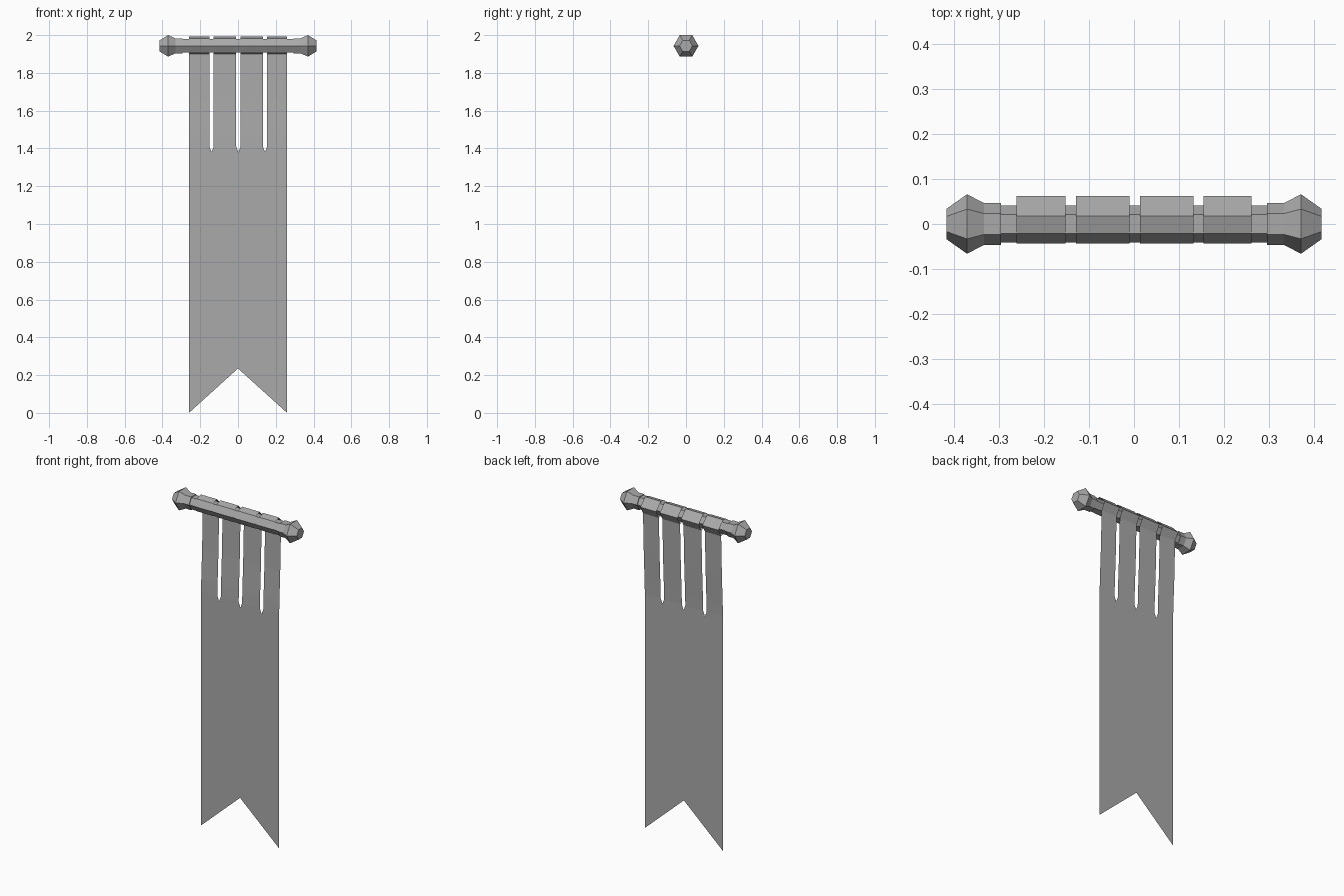
import bpy, bmesh
from math import cos, sin, radians

cube = bpy.data.objects.get("Cube")
if cube:
    bpy.data.objects.remove(cube)

GREY = (0.4, 0.4, 0.4, 1.0)
grey = bpy.data.materials.new("plain grey")
grey.use_nodes = True
grey.diffuse_color = GREY
grey.node_tree.nodes["Principled BSDF"].inputs["Base Color"].default_value = GREY

ROD_Z = 1.943
HALF = 0.26                      # half width of the cloth
SLITS = (-0.14, 0.002, 0.143)    # slit centres
GAP = 0.0115                     # half width of a slit
SPLIT = 1.41                     # height where the strips join the panel


def finish(bm, name):
    mesh = bpy.data.meshes.new(name)
    bm.to_mesh(mesh)
    bm.free()
    mesh.materials.append(grey)
    obj = bpy.data.objects.new(name, mesh)
    bpy.context.collection.objects.link(obj)
    return obj


def hexagon(bm, x, r):
    """Ring of six vertices around the rod axis."""
    angles = [radians(60 * i) for i in range(6)]
    return [bm.verts.new((x, r * cos(a), ROD_Z + r * sin(a))) for a in angles]


# Rod with collars and faceted finials, mirrored from one half profile
half = [(0.295, 0.041), (0.295, 0.046), (0.332, 0.046), (0.37, 0.066), (0.415, 0.034)]
profile = [(-x, r) for x, r in reversed(half)] + half
bm = bmesh.new()
rings = [hexagon(bm, x, r) for x, r in profile]
for a, b in zip(rings, rings[1:]):
    for i in range(6):
        j = (i + 1) % 6
        bm.faces.new((a[i], a[j], b[j], b[i]))
bm.faces.new(rings[0])
bm.faces.new(rings[-1])
bmesh.ops.recalc_face_normals(bm, faces=bm.faces)
finish(bm, "rod")

# Cloth strips: rise behind the rod, then loop over and under it
section = [(0.02, SPLIT), (0.022, 1.48), (0.03, 1.66), (0.037, 1.9),
           (0.062, 1.946), (0.018, 1.992), (-0.021, 1.981),
           (-0.043, ROD_Z), (-0.021, 1.906), (0.021, 1.906), (0.037, 1.9)]
edges = [-HALF] + [s + d for s in SLITS for d in (-GAP, GAP)] + [HALF]
bm = bmesh.new()
for x0, x1 in zip(edges[::2], edges[1::2]):
    rows = [[bm.verts.new((x, y, z)) for x in (x0, x1)] for y, z in section]
    for (a, b), (c, d) in zip(rows, rows[1:]):
        bm.faces.new((a, b, d, c))

# Lower panel: pointed slit ends along the top, swallowtail at the bottom
outline = [(-HALF, SPLIT)]
for s in SLITS:
    outline += [(s - GAP, SPLIT), (s, SPLIT - 0.03), (s + GAP, SPLIT)]
outline += [(HALF, SPLIT), (HALF, 0.0), (0.0, 0.235), (-HALF, 0.0)]
bm.faces.new([bm.verts.new((x, 0.02, z)) for x, z in reversed(outline)])
bmesh.ops.remove_doubles(bm, verts=bm.verts, dist=0.0005)
finish(bm, "banner_cloth")
